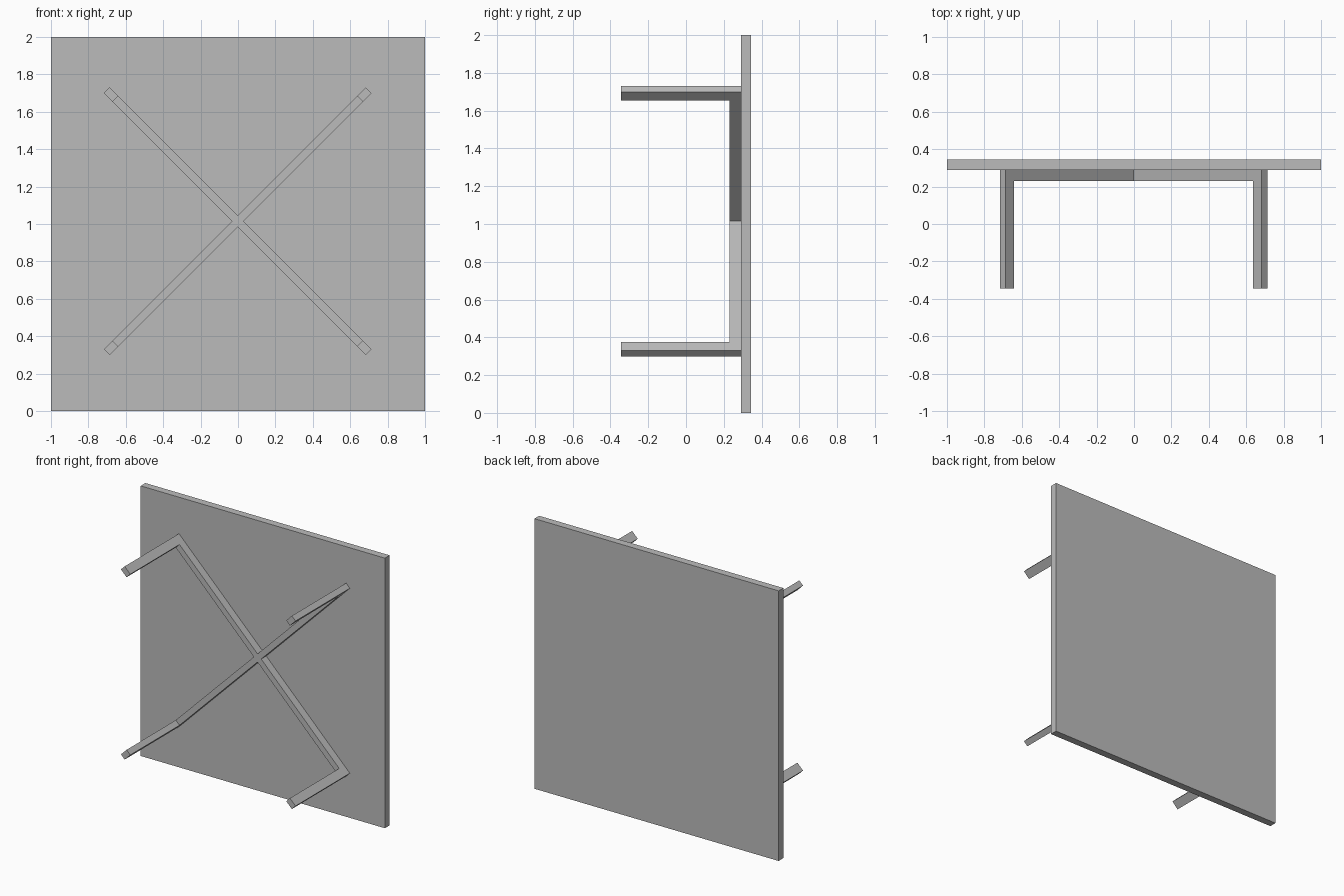
import bpy
import bmesh
import math
from mathutils import Matrix, Vector

if "Cube" in bpy.data.objects:
    bpy.data.objects.remove(bpy.data.objects["Cube"])

grey = bpy.data.materials.new("mid_grey")
grey.diffuse_color = (0.5, 0.5, 0.5, 1)
grey.use_nodes = True
grey.node_tree.nodes["Principled BSDF"].inputs["Base Color"].default_value = grey.diffuse_color

HUB_X, HUB_Z = -0.002, 1.015   # centre of the crossed frame
REACH = 0.99                   # hub to arm tip
BAR = 0.043                    # bar width
LEG = 0.065                    # leg depth along the arm
PANEL_FRONT, ARM_FRONT, LEG_TIP = 0.29, 0.231, -0.345


def prism(name, outline, y0, y1):
    """Extrude an (x, z) outline from y0 back to y1."""
    bm = bmesh.new()
    face = bm.faces.new([bm.verts.new((x, y0, z)) for x, z in outline])
    ext = bmesh.ops.extrude_face_region(bm, geom=[face])
    verts = [v for v in ext["geom"] if isinstance(v, bmesh.types.BMVert)]
    bmesh.ops.translate(bm, verts=verts, vec=(0, y1 - y0, 0))
    bmesh.ops.recalc_face_normals(bm, faces=bm.faces)
    mesh = bpy.data.meshes.new(name)
    bm.to_mesh(mesh)
    bm.free()
    mesh.materials.append(grey)
    obj = bpy.data.objects.new(name, mesh)
    bpy.context.collection.objects.link(obj)
    return obj


def diagonal(points, turn):
    """Turn frame-aligned points about the hub onto a diagonal."""
    rot = Matrix.Rotation(math.radians(45 + 90 * turn), 2)
    return [rot @ Vector(p) + Vector((HUB_X, HUB_Z)) for p in points]


# Square panel
prism("panel", [(-1, 0), (1, 0), (1, 2), (-1, 2)], PANEL_FRONT, 0.345)

# Crossed frame: one arm's outline repeated four times around the hub
h = BAR / 2
cross = []
for i in range(4):
    cross += diagonal([(REACH, -h), (REACH, h), (h, h)], i)
prism("cross_frame", cross, ARM_FRONT, PANEL_FRONT)

# Legs standing out from the arm tips
for i, side in enumerate(("upper_right", "upper_left", "lower_left", "lower_right")):
    section = [(REACH - LEG, -h), (REACH, -h), (REACH, h), (REACH - LEG, h)]
    prism("leg_" + side, diagonal(section, i), LEG_TIP, ARM_FRONT)
